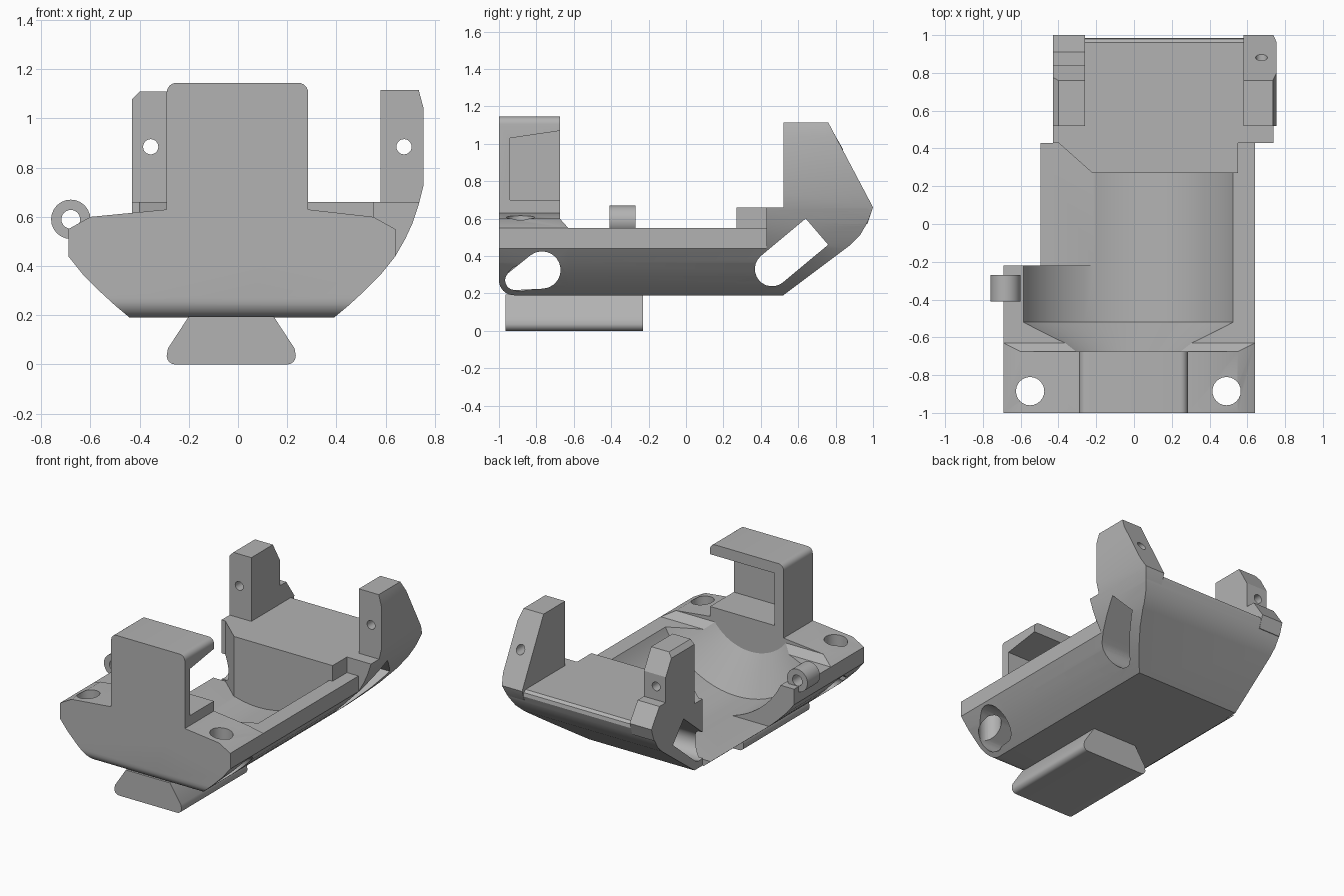
import bpy, bmesh, math

old = bpy.data.objects.get("Cube")
if old:
    bpy.data.objects.remove(old, do_unlink=True)

grey = bpy.data.materials.new("plain grey")
grey.use_nodes = True
tone = (0.45, 0.45, 0.45, 1)
grey.diffuse_color = tone
grey.node_tree.nodes["Principled BSDF"].inputs["Base Color"].default_value = tone


def loft(name, rings):
    """Closed solid through matching rings of points."""
    bm = bmesh.new()
    rows = [[bm.verts.new(p) for p in ring] for ring in rings]
    n = len(rows[0])
    for a, b in zip(rows, rows[1:]):
        for i in range(n):
            bm.faces.new((a[i], a[(i + 1) % n], b[(i + 1) % n], b[i]))
    bm.faces.new(rows[0][::-1])
    bm.faces.new(rows[-1])
    bmesh.ops.recalc_face_normals(bm, faces=bm.faces)
    mesh = bpy.data.meshes.new(name)
    bm.to_mesh(mesh)
    bm.free()
    mesh.materials.append(grey)
    obj = bpy.data.objects.new(name, mesh)
    bpy.context.collection.objects.link(obj)
    return obj


def prism(name, axis, points, start, end):
    """Extrude a flat outline along an axis."""
    place = {"x": lambda u, v, t: (t, u, v),
             "y": lambda u, v, t: (u, t, v),
             "z": lambda u, v, t: (u, v, t)}[axis]
    return loft(name, [[place(u, v, t) for u, v in points] for t in (start, end)])


def arc(cx, cy, r, a, b, n=12):
    return [(cx + r * math.cos(math.radians(a + (b - a) * i / n)),
             cy + r * math.sin(math.radians(a + (b - a) * i / n))) for i in range(n + 1)]


def combine(obj, operation, *others):
    for other in others:
        mod = obj.modifiers.new("cut", "BOOLEAN")
        mod.operation = operation
        mod.solver = "EXACT"
        mod.object = other
    bpy.context.view_layer.update()
    graph = bpy.context.evaluated_depsgraph_get()
    mesh = bpy.data.meshes.new_from_object(obj.evaluated_get(graph))
    obj.modifiers.clear()
    obj.data = mesh


helpers = []


def cutter(obj):
    obj.hide_render = True
    helpers.append(obj)
    return obj


# Curved hull sides, from the keel upward
right_side = [(0.39, 0.19), (0.45, 0.24), (0.51, 0.295), (0.58, 0.365), (0.64, 0.44)]
flare = [(0.68, 0.51), (0.71, 0.575), (0.735, 0.65), (0.755, 0.73)]
left_side = [(-0.05 - x, z) for x, z in reversed(right_side)]

# Hull pieces
front_body = prism("front_body", "y", right_side + [
    (0.64, 0.55), (0.55, 0.6), (0.285, 0.63), (-0.29, 0.63), (-0.6, 0.6),
    (-0.69, 0.55)] + left_side, -1, -0.63)
front_trim = cutter(prism("front_trim", "x", arc(-0.92, 0.27, 0.08, 180, 270, 8) + [
    (-0.63, 0.19), (-0.63, 0.55), (-0.675, 0.6), (-0.675, 0.7), (-1, 0.7)], -1, 1))
combine(front_body, "INTERSECT", front_trim)

hull = prism("hull", "y", right_side + [(0.64, 0.55), (-0.69, 0.55)] + left_side, -0.63, 0.43)

rear_block = prism("rear_block", "z", [
    (-0.22, 0.27), (0.55, 0.27), (0.55, 0.43), (0.8, 0.43), (0.8, 1.1),
    (-0.43, 1.1), (-0.43, 0.43), (-0.4, 0.43)], 0.1, 0.8)
rear_section = cutter(prism("rear_section", "y", right_side + flare + [
    (0.755, 0.9), (-0.43, 0.9), (-0.43, 0.19)], 0.1, 1.2))
rear_trim = cutter(prism("rear_trim", "x", [
    (0.2, 0.19), (0.52, 0.19), (0.88, 0.46), (0.93, 0.51), (0.965, 0.57), (0.985, 0.62),
    (0.98, 0.645), (0.96, 0.66), (0.2, 0.66)], -1, 1))
combine(rear_block, "INTERSECT", rear_section, rear_trim)

# Round cradle with a tapered front end
cradle = cutter(loft("cradle", [
    [(-0.03 + 0.61 * s * math.cos(2 * math.pi * i / 64), y,
      0.79 + 0.58 * s * math.sin(2 * math.pi * i / 64)) for i in range(64)]
    for y, s in ((-0.675, 0.56), (-0.52, 1), (0.28, 1))]))
# Open left side above the floor
side_opening = cutter(prism("side_opening", "z", [
    (-1, -0.22), (-0.03, -0.22), (-0.03, 0.28), (-0.22, 0.28),
    (-0.39, 0.43), (-0.39, 0.6), (-1, 0.6)], 0.235, 1))
# Strap slots right through the hull
rear_slot = cutter(prism("rear_slot", "x", [(0.76, 0.46), (0.64, 0.6)]
                         + arc(0.46, 0.33, 0.092, 130, 310), -1, 1))
front_slot = cutter(prism("front_slot", "x", arc(-0.77, 0.325, 0.1, -87, 129)
                          + arc(-0.915, 0.27, 0.052, 129, 273), -1, 1))
# Screw holes through the front body
screws = [cutter(prism("screw_hole", "z", arc(x, -0.885, 0.075, 0, 345, 23), 0, 0.9))
          for x in (-0.55, 0.49)]
combine(front_body, "DIFFERENCE", cradle, front_slot, *screws)
combine(hull, "DIFFERENCE", cradle, side_opening, rear_slot)
combine(rear_block, "DIFFERENCE", rear_slot)

# Front bracket: front plate, top lip and one side wall
bracket = prism("front_bracket", "y", [(-0.29, 0.61), (0.285, 0.61)]
                + arc(0.245, 1.105, 0.04, 0, 90, 6)
                + arc(-0.25, 1.105, 0.04, 90, 180, 6), -1, -0.675)
gap = cutter(prism("bracket_gap", "x", [
    (-0.94, 0.7), (-0.6, 0.7), (-0.6, 1.08), (-0.94, 1.03)], -0.22, 0.5))
combine(bracket, "DIFFERENCE", gap)

# Rear posts with pin holes
right_post = prism("right_post", "x", [
    (0.52, 0.5), (0.52, 1.115), (0.76, 1.115), (1, 0.66), (0.975, 0.59), (0.9, 0.5)], 0.5, 0.8)
post_section = cutter(prism("post_section", "y", [(0.58, 0.45), (0.645, 0.45)] + flare + [
    (0.755, 1.04), (0.735, 1.115), (0.735, 1.2), (0.58, 1.2)], 0.3, 1.2))
combine(right_post, "INTERSECT", post_section)
left_post = prism("left_post", "y", [(-0.43, 0.5), (-0.26, 0.5), (-0.26, 1.11), (-0.4, 1.11),
                                     (-0.43, 1.08)], 0.5, 1.1)
left_trim = cutter(prism("left_trim", "x", [
    (0.52, 0.55), (0.52, 1.2), (0.76, 1.2), (0.76, 1.11), (0.84, 0.97), (0.84, 0.79),
    (0.91, 0.79), (1, 0.66), (0.97, 0.57)], -1, 0))
combine(left_post, "INTERSECT", left_trim)
for post, x in ((left_post, -0.355), (right_post, 0.675)):
    pin = cutter(prism("pin_hole", "y", arc(x, 0.885, 0.031, 0, 345, 23), 0.3, 1.2))
    combine(post, "DIFFERENCE", pin, rear_slot)

# Side eyelet
eyelet = prism("eyelet", "y", arc(-0.68, 0.59, 0.08, 0, 345, 23), -0.41, -0.27)
eye_hole = cutter(prism("eye_hole", "y", arc(-0.68, 0.59, 0.038, 0, 345, 23), -0.5, -0.2))
combine(eyelet, "DIFFERENCE", eye_hole)
combine(hull, "DIFFERENCE", eye_hole)

# Dovetail mounting foot
foot = prism("mounting_foot", "y", [(-0.2, 0.195), (-0.285, 0.065)]
             + arc(-0.255, 0.035, 0.035, 180, 270, 6)
             + arc(0.2, 0.035, 0.035, 270, 360, 6) + [(0.23, 0.065), (0.145, 0.195)],
             -0.965, -0.23)

for obj in helpers:
    bpy.data.objects.remove(obj, do_unlink=True)

# Smooth the curves and keep the edges crisp
bpy.ops.object.select_all(action="DESELECT")
parts = [front_body, hull, rear_block, bracket, left_post, right_post, eyelet, foot]
for obj in parts:
    obj.select_set(True)
bpy.context.view_layer.objects.active = hull
bpy.ops.object.shade_smooth_by_angle(angle=math.radians(25))
